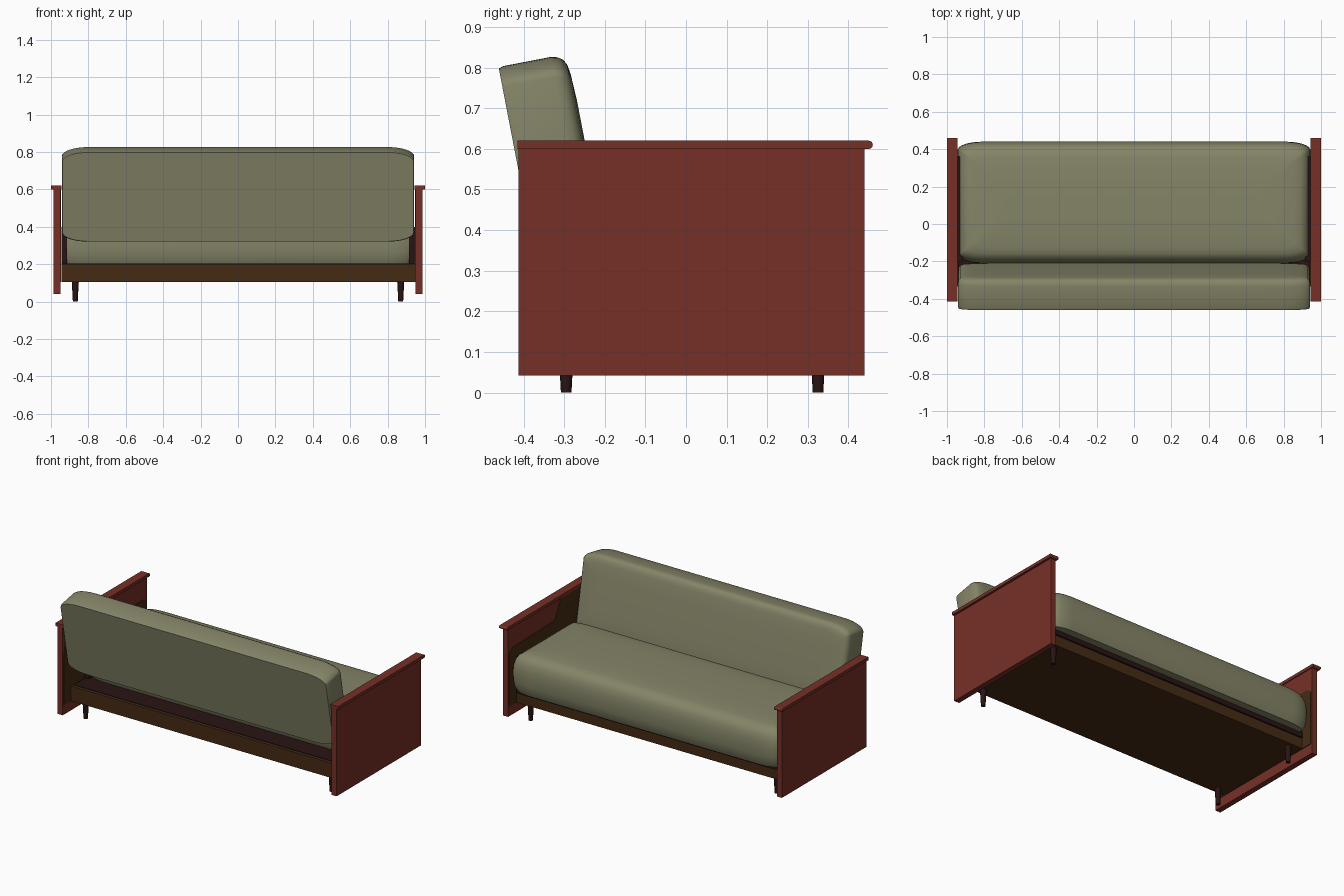
import bpy, bmesh, math
from mathutils import Matrix, Vector

if "Cube" in bpy.data.objects:
    bpy.data.objects.remove(bpy.data.objects["Cube"])


def mat(name, c):
    m = bpy.data.materials.new(name)
    m.diffuse_color = (*c, 1)
    m.use_nodes = True
    m.node_tree.nodes["Principled BSDF"].inputs["Base Color"].default_value = m.diffuse_color
    return m


OLIVE = mat("olive fabric", (0.235, 0.235, 0.14))
RED = mat("red wood", (0.18, 0.03, 0.02))
BROWN = mat("brown board", (0.06, 0.024, 0.007))
DARK = mat("dark maroon", (0.022, 0.007, 0.007))


def finish(bm, name, material, smooth=None):
    bmesh.ops.recalc_face_normals(bm, faces=bm.faces)
    me = bpy.data.meshes.new(name)
    bm.to_mesh(me)
    bm.free()
    me.materials.append(material)
    ob = bpy.data.objects.new(name, me)
    bpy.context.collection.objects.link(ob)
    if smooth:
        bpy.ops.object.select_all(action='DESELECT')
        ob.select_set(True)
        bpy.context.view_layer.objects.active = ob
        bpy.ops.object.shade_smooth_by_angle(angle=math.radians(smooth))
    return ob


def box(name, x0, x1, y0, y1, z0, z1, material):
    bm = bmesh.new()
    bmesh.ops.create_cube(bm, size=1)
    for v in bm.verts:
        v.co = Vector((x0 + (v.co.x + .5) * (x1 - x0),
                       y0 + (v.co.y + .5) * (y1 - y0),
                       z0 + (v.co.z + .5) * (z1 - z0)))
    return finish(bm, name, material)


def extrude_yz(name, pts, x0, x1, material):
    """Side profile in the y-z plane, extruded along x."""
    bm = bmesh.new()
    f = bm.faces.new([bm.verts.new((x0, y, z)) for y, z in pts])
    r = bmesh.ops.extrude_face_region(bm, geom=[f])
    for v in r["geom"]:
        if isinstance(v, bmesh.types.BMVert):
            v.co.x = x1
    return finish(bm, name, material)


def loft(bm, rings):
    vr = [[bm.verts.new(p) for p in ring] for ring in rings]
    n = len(vr[0])
    for a, b in zip(vr, vr[1:]):
        for i in range(n):
            bm.faces.new((a[i], a[(i + 1) % n], b[(i + 1) % n], b[i]))
    bm.faces.new(vr[0][::-1])
    bm.faces.new(vr[-1])


def cushion(name, hx, hy, rx, ry, steps, matrix):
    """Rounded-corner slab; steps are (inset, height) rings."""
    rings = []
    for inset, h in steps:
        ring = []
        kx, ky = max(rx - inset * .3, .02), max(ry - inset * .3, .01)
        for q, (sx, sy) in enumerate(((1, 1), (-1, 1), (-1, -1), (1, -1))):
            for k in range(9):
                a = math.pi / 2 * (q + k / 8)
                ring.append((sx * (hx - inset - kx) + kx * math.cos(a),
                             sy * (hy - inset - ky) + ky * math.sin(a), h))
        rings.append(ring)
    bm = bmesh.new()
    loft(bm, rings)
    bm.transform(matrix)
    return finish(bm, name, OLIVE, 40)


# Seat cushion
cushion("seat_cushion", .943, .325, .13, .045,
        [(.022, 0), (.008, .03), (.002, .07), (0, .12), (.003, .165), (.012, .2),
         (.027, .225), (.05, .24), (.085, .247), (.16, .252), (.25, .254)],
        Matrix.Translation((0, .115, .2)))

# Back cushion, leaning backwards
lean = math.radians(10.9)
s, c = math.sin(lean), math.cos(lean)
tilt = Matrix(((-1, 0, 0, 0), (0, -s, c, -.415), (0, c, s, .56), (0, 0, 0, 1)))
cushion("back_cushion", .942, .246, .14, .05,
        [(.004, 0), (0, .012), (0, .07), (0, .13), (.004, .147), (.012, .159),
         (.026, .167), (.05, .171), (.12, .174)], tilt)

# Base frame and deck
box("base_frame", -.945, .945, -.33, .36, .105, .17, BROWN)
box("rear_apron", -.945, .945, -.335, -.315, .105, .2, BROWN)
box("deck", -.94, .94, -.315, .37, .17, .203, DARK)

# Handrail profile with rounded front end
rail = [(-.415, .6), (-.415, .62)]
for i in range(9):
    a = math.pi / 2 - math.pi * i / 8
    rail.append((.45 + .01 * math.cos(a), .61 + .01 * math.sin(a)))

# Inner lining follows the seat and back outline
lining = [(-.405, .105), (.43, .105), (.43, .45), (.40, .47), (-.03, .48),
          (-.09, .6), (-.37, .6), (-.405, .4)]

for sx, side in ((-1, "left"), (1, "right")):
    box(side + "_side_panel", *sorted((sx * .95, sx * .986)), -.413, .44, .042, .602, RED)
    extrude_yz(side + "_arm_rail", rail, sx * .944, sx, RED)
    extrude_yz(side + "_inner_lining", lining, sx * .946, sx * .952, BROWN)
    box(side + "_inner_rail", *sorted((sx * .915, sx * .945)), -.2, .36, .2, .4, DARK)
    # Tapered legs
    for y, end in ((-.295, "rear"), (.325, "front")):
        bm = bmesh.new()
        bmesh.ops.create_cone(bm, cap_ends=True, segments=16, radius1=.013, radius2=.019,
                              depth=.11, matrix=Matrix.Translation((sx * .87, y, .055)))
        finish(bm, f"{side}_{end}_leg", DARK, 35)
